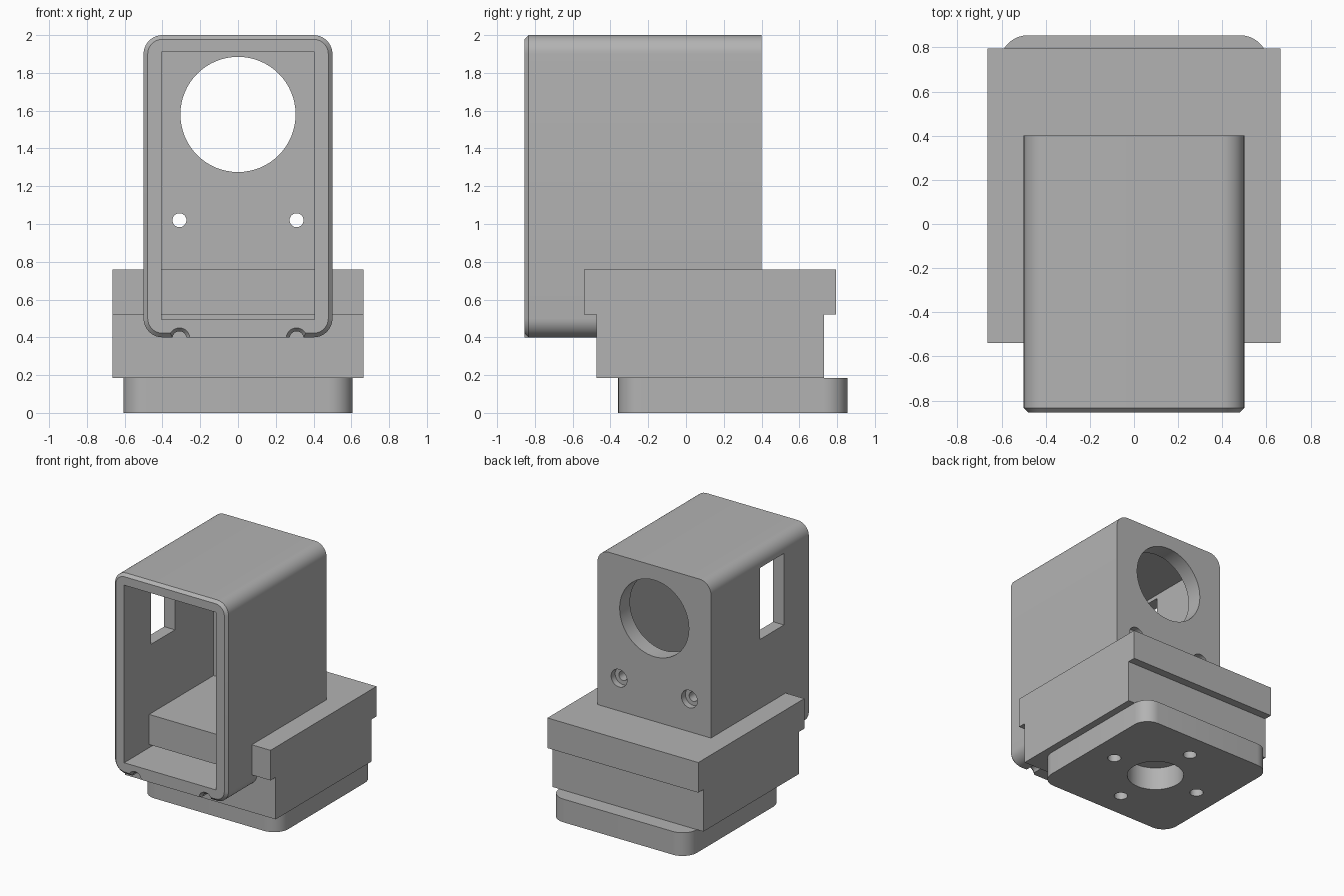
import bpy, bmesh, math
from mathutils import Vector

if "Cube" in bpy.data.objects:
    bpy.data.objects.remove(bpy.data.objects["Cube"], do_unlink=True)

grey = bpy.data.materials.new("plain_grey")
grey.use_nodes = True
grey.diffuse_color = (0.45, 0.45, 0.45, 1)
grey.node_tree.nodes["Principled BSDF"].inputs["Base Color"].default_value = (0.45, 0.45, 0.45, 1)


def rounded_rect(half_w, half_h, r, steps=10):
    """Outline of a rectangle with rounded corners, centred on the origin."""
    pts = []
    for q, (sx, sy) in enumerate([(1, 1), (-1, 1), (-1, -1), (1, -1)]):
        for i in range(steps + 1):
            a = math.pi / 2 * (q + i / steps)
            pts.append((sx * (half_w - r) + r * math.cos(a),
                        sy * (half_h - r) + r * math.sin(a)))
    return pts


def circle(r, n=64):
    return [(r * math.cos(2 * math.pi * i / n), r * math.sin(2 * math.pi * i / n)) for i in range(n)]


def loft(name, rings):
    """Closed solid through rings of equal length."""
    bm = bmesh.new()
    loops = [[bm.verts.new(p) for p in ring] for ring in rings]
    n = len(loops[0])
    for a, b in zip(loops, loops[1:]):
        for i in range(n):
            j = (i + 1) % n
            bm.faces.new((a[i], a[j], b[j], b[i]))
    bm.faces.new(loops[0])
    bm.faces.new(loops[-1])
    bmesh.ops.recalc_face_normals(bm, faces=bm.faces)
    mesh = bpy.data.meshes.new(name)
    bm.to_mesh(mesh)
    bm.free()
    mesh.materials.append(grey)
    obj = bpy.data.objects.new(name, mesh)
    bpy.context.collection.objects.link(obj)
    return obj


def box(name, x, y, z):
    return loft(name, [[(x[0], y[0], h), (x[1], y[0], h), (x[1], y[1], h), (x[0], y[1], h)] for h in z])


def along_y(name, cx, cz, sections):
    """Solid of (y, outline) sections running front to back."""
    return loft(name, [[(cx + u, y, cz + v) for u, v in outline] for y, outline in sections])


def along_z(name, cx, cy, outline, z0, z1):
    return loft(name, [[(cx + u, cy + v, z) for u, v in outline] for z in (z0, z1)])


def combine(obj, tool, operation="DIFFERENCE"):
    mod = obj.modifiers.new("shape", "BOOLEAN")
    mod.operation, mod.solver, mod.object = operation, "EXACT", tool
    bpy.context.view_layer.objects.active = obj
    bpy.ops.object.modifier_apply(modifier=mod.name)
    bpy.data.objects.remove(tool, do_unlink=True)


def smooth(obj):
    bpy.ops.object.select_all(action="DESELECT")
    obj.select_set(True)
    bpy.context.view_layer.objects.active = obj
    bpy.ops.object.shade_smooth_by_angle(angle=math.radians(30))


# Housing shell with a chamfered front edge and an unchamfered sill
FRONT, BACK, WALL = -0.855, 0.40, 0.13
full = rounded_rect(0.5, 0.8, 0.1)
housing = along_y("housing", 0, 1.2, [
    (FRONT, rounded_rect(0.478, 0.778, 0.078)), (FRONT + 0.022, full), (BACK, full)])
combine(housing, box("sill", (-0.31, 0.31), (FRONT, FRONT + 0.05), (0.4, 0.45)), "UNION")

# Interior cavity, lens opening and side window
combine(housing, box("cavity", (-0.405, 0.405), (-1, BACK - WALL), (0.495, 1.91)))
combine(housing, along_y("lens_cut", 0, 1.58, [(0.1, circle(0.305)), (0.6, circle(0.305))]))
combine(housing, box("window_cut", (-0.7, -0.3), (-0.52, -0.215), (1.31, 1.88)))

# Counterbored screw holes in the back, flared grooves under the front
for x in (-0.31, 0.31):
    small, wide = circle(0.037, 32), circle(0.07, 32)
    combine(housing, along_y("screw_cut", x, 1.02, [
        (0.1, small), (BACK - 0.05, small), (BACK - 0.05, wide), (0.6, wide)]))
    combine(housing, along_y("groove_cut", x, 0.395, [
        (FRONT - 0.01, circle(0.063, 32)), (FRONT + 0.022, small), (-0.45, small)]))
smooth(housing)

# Mounting block with an overhanging upper step
profile = [(-0.475, 0.185), (0.73, 0.185), (0.73, 0.52), (0.795, 0.52),
           (0.795, 0.76), (-0.54, 0.76), (-0.54, 0.52), (-0.475, 0.52)]
block = loft("mounting_block", [[(x, y, z) for y, z in profile] for x in (-0.665, 0.665)])

# Base plate with a centre bore and four bolt holes
CY = 0.248
plate = along_z("base_plate", 0, CY, rounded_rect(0.607, 0.607, 0.125), 0, 0.185)
combine(plate, along_z("bore_cut", 0, CY, circle(0.21), -0.1, 0.3))
for k in range(4):
    a = k * math.pi / 2
    combine(plate, along_z("bolt_cut", 0.4 * math.cos(a), CY + 0.4 * math.sin(a),
                           circle(0.05, 32), -0.1, 0.3))
smooth(plate)
